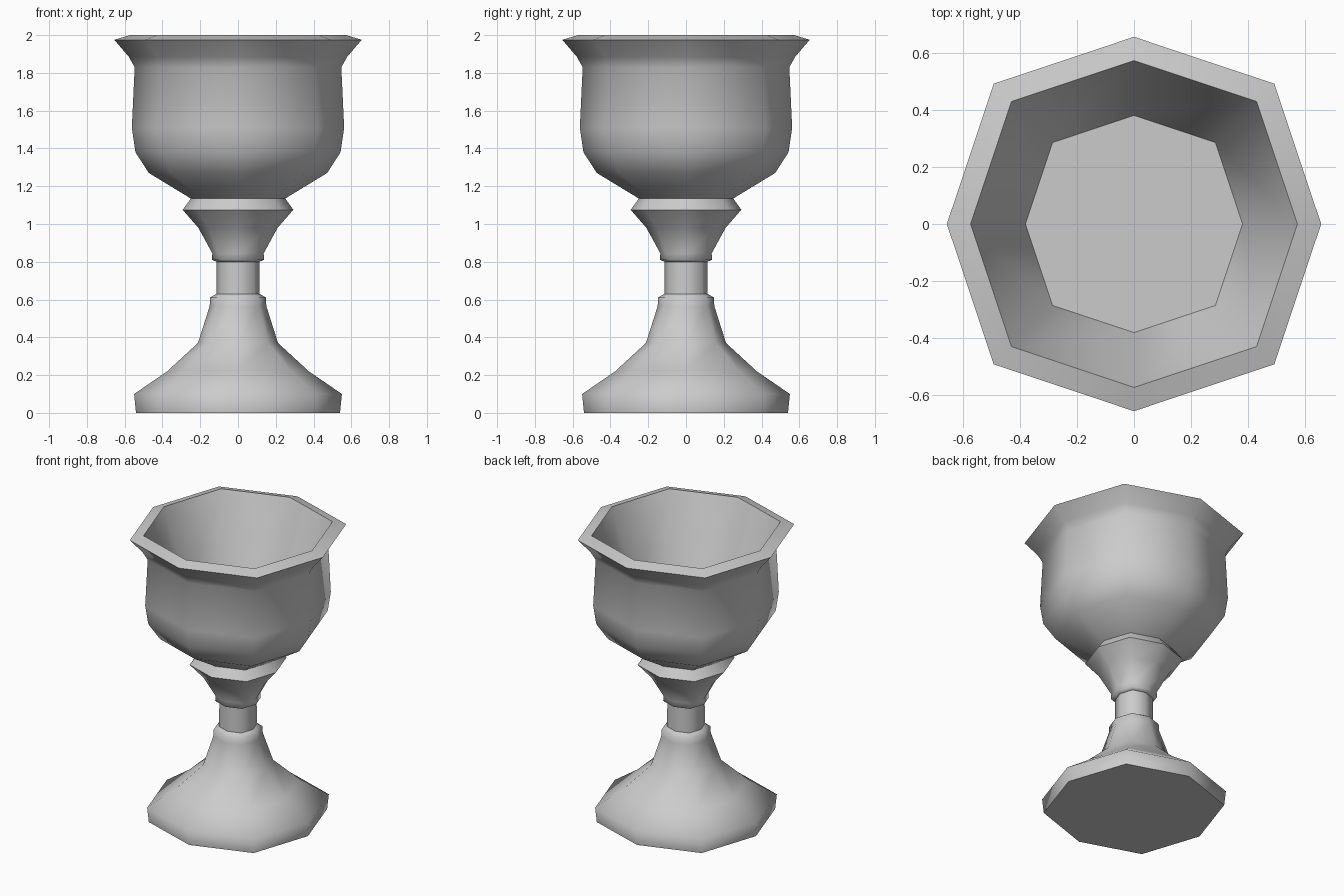
import bpy, bmesh, math

if "Cube" in bpy.data.objects:
    bpy.data.objects.remove(bpy.data.objects["Cube"])

SIDES = 8
DIAGONAL = 1.06   # diagonal corners sit slightly further out than the axis corners

# Profile from the foot to the inner floor: (radius, height, hard ring)
PROFILE = [
    # foot
    (0.54, 0.0, True), (0.55, 0.10, False), (0.375, 0.22, False), (0.212, 0.37, False),
    # lower collar
    (0.15, 0.565, False), (0.148, 0.61, False), (0.115, 0.63, True),
    # stem and upper collar
    (0.113, 0.80, True), (0.138, 0.81, False), (0.136, 0.845, False),
    # flared knop
    (0.21, 0.98, False), (0.293, 1.075, True), (0.25, 1.135, True),
    # bowl
    (0.472, 1.27, False), (0.543, 1.38, False), (0.562, 1.51, False),
    (0.547, 1.83, False), (0.578, 1.885, False),
    # rim and hollow
    (0.655, 1.975, True), (0.572, 2.0, True), (0.38, 1.50, True),
]


def lathe(name, profile, material):
    """Turn the profile into a closed eight-sided solid with chosen hard rings."""
    bm = bmesh.new()
    rings = []
    for radius, height, _ in profile:
        ring = []
        for i in range(SIDES):
            a = 2 * math.pi * i / SIDES
            r = radius * (DIAGONAL if i % 2 else 1.0)
            ring.append(bm.verts.new((r * math.cos(a), r * math.sin(a), height)))
        rings.append(ring)
    for low, high in zip(rings, rings[1:]):
        for i in range(SIDES):
            j = (i + 1) % SIDES
            bm.faces.new((low[i], low[j], high[j], high[i]))
    bm.faces.new(rings[0][::-1])   # underside
    bm.faces.new(rings[-1])        # inner floor
    for face in bm.faces:
        face.smooth = True
    for ring, (_, _, hard) in zip(rings, profile):
        if hard:
            for i in range(SIDES):
                bm.edges.get((ring[i], ring[(i + 1) % SIDES])).smooth = False
    mesh = bpy.data.meshes.new(name)
    bm.to_mesh(mesh)
    bm.free()
    mesh.materials.append(material)
    obj = bpy.data.objects.new(name, mesh)
    bpy.context.collection.objects.link(obj)
    return obj


grey = bpy.data.materials.new("plain_grey")
grey.diffuse_color = (0.6, 0.6, 0.6, 1.0)
grey.use_nodes = True
grey.node_tree.nodes["Principled BSDF"].inputs["Base Color"].default_value = grey.diffuse_color

lathe("goblet", PROFILE, grey)
